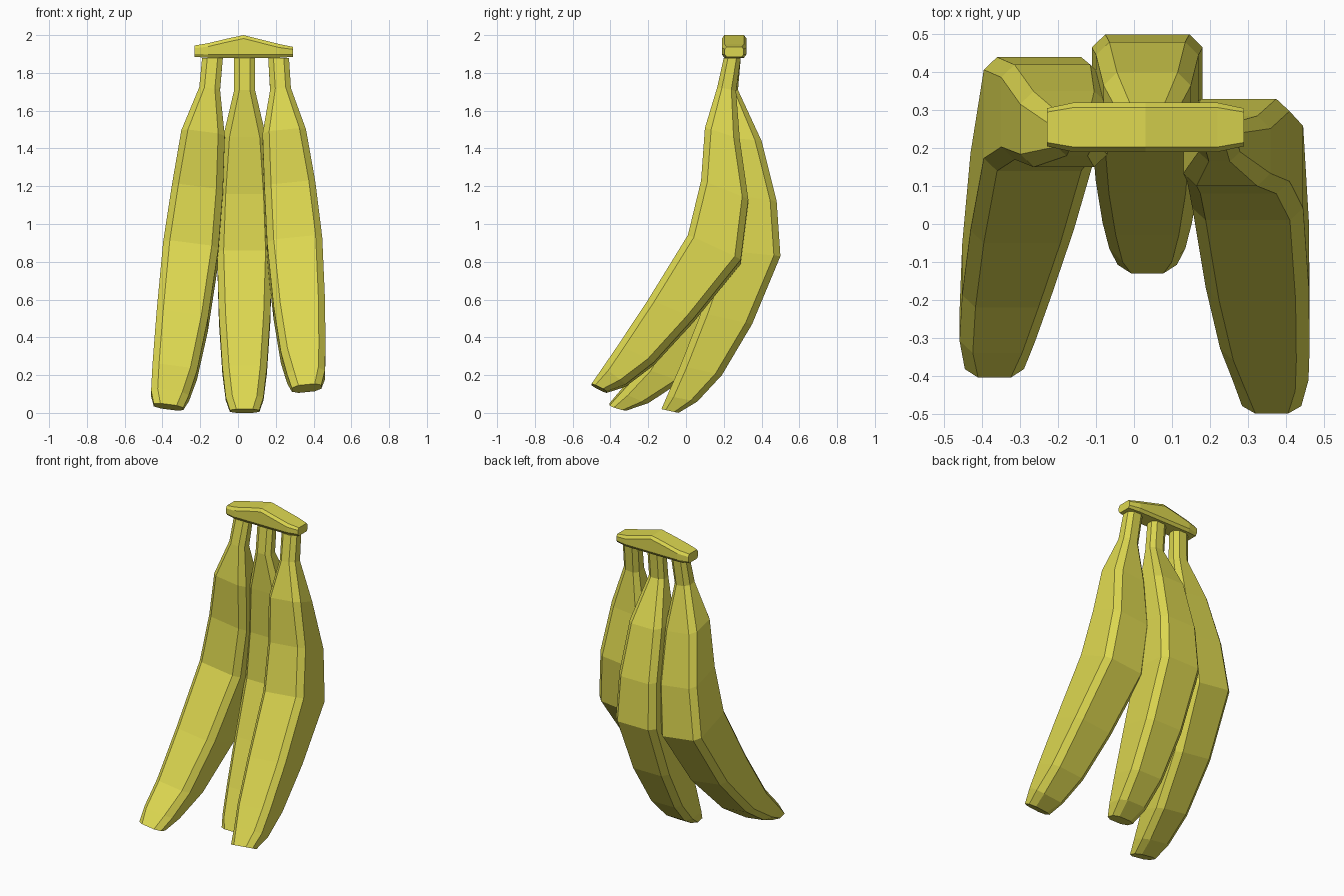
import bpy, bmesh
from mathutils import Vector

mat = bpy.data.materials.new("banana_yellow")
mat.diffuse_color = (0.72, 0.68, 0.08, 1)


def octagon(center, u, v, cu, cv):
    """Chamfered rectangle: half axes u and v, chamfer fractions cu and cv."""
    a, b = 1 - cu, 1 - cv
    return [center + u * p + v * q for p, q in
            ((1, -b), (1, b), (a, 1), (-a, 1), (-1, b), (-1, -b), (-a, -1), (a, -1))]


def loft(name, rings):
    bm = bmesh.new()
    loops = [[bm.verts.new(p) for p in ring] for ring in rings]
    n = len(loops[0])
    for r0, r1 in zip(loops, loops[1:]):
        for i in range(n):
            j = (i + 1) % n
            bm.faces.new((r0[i], r0[j], r1[j], r1[i]))
    bm.faces.new(loops[0])
    bm.faces.new(loops[-1])
    bmesh.ops.recalc_face_normals(bm, faces=bm.faces)
    me = bpy.data.meshes.new(name)
    bm.to_mesh(me)
    bm.free()
    ob = bpy.data.objects.new(name, me)
    me.materials.append(mat)
    bpy.context.collection.objects.link(ob)


def banana(name, side, xs, roll):
    """side: front y, front z, back y, back z per station; xs: centre x per station."""
    half = (0.055, 0.055, 0.115, 0.135, 0.146, 0.136, 0.118, 0.10, 0.078)
    rings = []
    for i, ((fy, fz, by, bz), x, h) in enumerate(zip(side, xs, half)):
        f, b = Vector((x, fy, fz)), Vector((x, by, bz))
        u = (b - f) / 2
        v = Vector((h, 0, h * roll if i else 0))
        c = min(0.035, h * 0.5)
        rings.append(octagon((f + b) / 2, u, v, min(0.5, c / u.length), c / h))
    loft(name, rings)


# Three bananas, neck to tip
banana("left_banana", [
    (.21, 1.88, .29, 1.88), (.18, 1.72, .275, 1.71), (.15, 1.49, .35, 1.44),
    (.17, 1.20, .42, 1.12), (.14, .90, .44, .80), (-.05, .53, .22, .44),
    (-.22, .25, -.02, .18), (-.34, .12, -.20, .06), (-.405, .045, -.315, .018)],
    (-.135, -.15, -.185, -.215, -.25, -.295, -.335, -.36, -.368), -0.13)
banana("middle_banana", [
    (.21, 1.88, .29, 1.88), (.19, 1.71, .275, 1.71), (.20, 1.46, .40, 1.44),
    (.22, 1.16, .48, 1.12), (.20, .86, .50, .83), (.08, .53, .35, .47),
    (-.03, .25, .19, .20), (-.10, .09, .06, .06), (-.13, .02, -.04, 0)],
    (.035,) * 9, 0)
banana("right_banana", [
    (.20, 1.88, .29, 1.88), (.165, 1.72, .265, 1.70), (.10, 1.50, .285, 1.44),
    (.08, 1.22, .33, 1.12), (.01, .93, .29, .80), (-.20, .59, .04, .49),
    (-.36, .35, -.17, .26), (-.44, .235, -.32, .145), (-.50, .15, -.42, .11)],
    (.215, .225, .245, .275, .30, .325, .345, .36, .363), 0.1)

# Stem cap joining the necks
cap = []
for x, hy, z0, z1 in ((-.23, .05, 1.885, 1.945), (-.16, .065, 1.88, 1.957),
                      (-.05, .065, 1.88, 1.983), (.03, .065, 1.88, 2.0),
                      (.12, .065, 1.88, 1.977), (.22, .065, 1.88, 1.952),
                      (.29, .05, 1.885, 1.938)):
    hz = (z1 - z0) / 2
    cap.append(octagon(Vector((x, .255, (z0 + z1) / 2)), Vector((0, hy, 0)),
                       Vector((0, 0, hz)), 0.2, min(0.5, 0.018 / hz)))
loft("stem_cap", cap)
